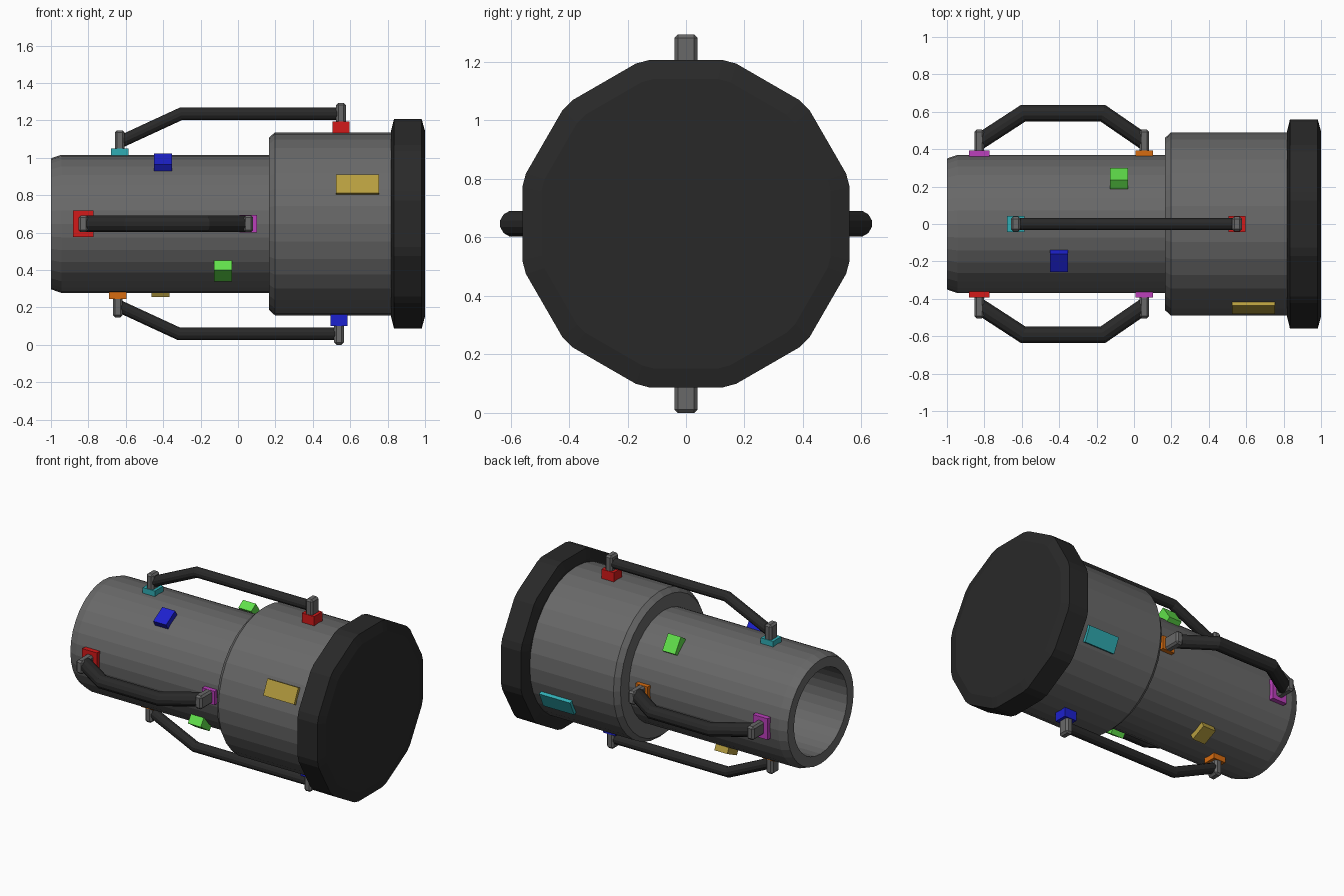
import bpy, bmesh
from math import sin, cos, pi, radians, atan, hypot
from mathutils import Matrix, Vector

if "Cube" in bpy.data.objects:
    bpy.data.objects.remove(bpy.data.objects["Cube"])

CZ = 0.647  # height of the main axis

def material(name, rgb):
    m = bpy.data.materials.new(name)
    m.diffuse_color = (*rgb, 1)
    m.use_nodes = True
    m.node_tree.nodes["Principled BSDF"].inputs["Base Color"].default_value = m.diffuse_color
    return m

MAT = {n: material(n, c) for n, c in {
    "body_grey": (0.14, 0.14, 0.14), "dark": (0.022, 0.022, 0.022),
    "red": (0.65, 0.01, 0.01), "cyan": (0.03, 0.42, 0.46),
    "blue": (0.012, 0.015, 0.62), "magenta": (0.5, 0.05, 0.5),
    "orange": (0.68, 0.15, 0.005), "green": (0.12, 0.75, 0.07),
    "gold": (0.47, 0.34, 0.05)}.items()}

def finish(name, bm, mat):
    bmesh.ops.recalc_face_normals(bm, faces=bm.faces)
    me = bpy.data.meshes.new(name)
    bm.to_mesh(me)
    bm.free()
    me.materials.append(MAT[mat])
    ob = bpy.data.objects.new(name, me)
    bpy.context.collection.objects.link(ob)
    return ob

def loft(name, rings, mat, caps=True, loop=False):
    """Skin a list of equal-length point rings."""
    bm = bmesh.new()
    vs = [[bm.verts.new(p) for p in r] for r in rings]
    n = len(vs[0])
    pairs = list(zip(vs, vs[1:])) + ([(vs[-1], vs[0])] if loop else [])
    for a, b in pairs:
        for i in range(n):
            j = (i + 1) % n
            bm.faces.new((a[i], a[j], b[j], b[i]))
    if caps:
        bm.faces.new(vs[0])
        bm.faces.new(vs[-1])
    return finish(name, bm, mat)

def circle(x, r, n=32):
    return [(x, r * sin(2 * pi * i / n), CZ + r * cos(2 * pi * i / n)) for i in range(n)]

def around(deg):
    """Turn about the main axis: 0 top, 90 front, 180 bottom, 270 back."""
    return Matrix.Translation((0, 0, CZ)) @ Matrix.Rotation(radians(deg), 4, 'X')

def block(name, x, deg, r_out, size, mat, tilt=None, bevel=0):
    """Box whose outer face is centred at radius r_out; size = along, across, radial."""
    bm = bmesh.new()
    bmesh.ops.create_cube(bm, size=1, matrix=Matrix.Translation((0, 0, -size[2] / 2))
                          @ Matrix.Diagonal((*size, 1)))
    if bevel:
        bmesh.ops.bevel(bm, geom=bm.edges[:], offset=bevel, segments=1, affect='EDGES')
    pos = around(deg) @ Vector((x, 0, r_out))
    rot = Matrix.Rotation(radians(deg if tilt is None else tilt), 4, 'X')
    bm.transform(Matrix.Translation(pos) @ rot)
    return finish(name, bm, mat)

def bar(name, path, radius, deg, n=12):
    """Mitred round bar along (x, radial) points."""
    pts = [Vector(p) for p in path]
    rings = []
    for i, p in enumerate(pts):
        d1 = (p - pts[i - 1]).normalized() if i else (pts[1] - p).normalized()
        d2 = (pts[i + 1] - p).normalized() if i < len(pts) - 1 else d1
        t = (d1 + d2).normalized()
        nrm = Vector((-t.y, t.x)) / t.dot(d1)
        ring = []
        for k in range(n):
            a = 2 * pi * (k + 0.5) / n
            q = p + nrm * radius * cos(a)
            ring.append(around(deg) @ Vector((q.x, radius * sin(a), q.y)))
        rings.append(ring)
    return loft(name, rings, "dark")

# Hollow narrow tube and solid wide sleeve
tube = [(0.2, 0.283), (-1, 0.283), (-1, 0.35), (-0.945, 0.369), (0.2, 0.369)]
loft("narrow_tube", [circle(x, r) for x, r in tube], "body_grey", caps=False, loop=True)
sleeve = [(0.165, 0.46), (0.197, 0.489), (0.84, 0.489)]
loft("wide_sleeve", [circle(x, r) for x, r in sleeve], "body_grey")

# Twelve-sided end cap with chamfered corners
def cap_ring(x, apothem):
    half = apothem * 0.223
    da, r = atan(half / apothem), hypot(half, apothem)
    angles = [k * pi / 6 + s * da for k in range(12) for s in (-1, 1)]
    return [(x, r * sin(a), CZ + r * cos(a)) for a in angles]

loft("end_cap", [cap_ring(*p) for p in
                 ((0.818, 0.495), (0.834, 0.56), (0.982, 0.56), (1.0, 0.495))], "dark")

# Long handles, top and bottom
for side, deg, dx, c1, c2 in (("top", 0, 0, "cyan", "red"),
                              ("bottom", 180, -0.011, "orange", "blue")):
    for end, x, rp, rb, col in (("rear", -0.632, 0.402, 0.5, c1), ("fore", 0.551, 0.547, 0.647, c2)):
        block(f"{side}_{end}_pad", x + dx, deg, rp, (0.092, 0.088, 0.09), col)
        block(f"{side}_{end}_bracket", x + dx, deg, rb, (0.052, 0.08, 0.115), "body_grey", bevel=0.012)
    bar(f"{side}_handle", [(-0.632 + dx, 0.437), (-0.305 + dx, 0.588), (0.551 + dx, 0.588)], 0.034, deg)

# Short handles, front and back
for side, deg, c1, c2 in (("front", 90, "red", "magenta"), ("back", 270, "magenta", "orange")):
    for end, x, size, col in (("rear", -0.827, (0.11, 0.142, 0.08), c1),
                              ("fore", 0.055, (0.092, 0.092, 0.07), c2)):
        block(f"{side}_{end}_pad", x, deg, 0.394, size, col)
        block(f"{side}_{end}_bracket", x, deg, 0.505, (0.052, 0.09, 0.125), "body_grey", bevel=0.012)
    bar(f"{side}_handle", [(-0.827, 0.44), (-0.593, 0.592), (-0.166, 0.592), (0.055, 0.44)], 0.045, deg)

# Small coloured tabs on the tube
tab = (0.096, 0.113, 0.06)
block("upper_front_tab", -0.402, 31, 0.405, tab, "blue")
block("lower_back_tab", -0.414, 205, 0.405, tab, "gold")
block("upper_back_tab", -0.08, -40.6, 0.411, tab, "green", tilt=-56)
block("lower_front_tab", -0.08, 132.5, 0.411, tab, "green", tilt=146)

# Long coloured tabs on the sleeve
for name, deg, col in (("sleeve_front_tab", 65, "gold"), ("sleeve_back_tab", 245, "cyan")):
    block(name, 0.639, deg, 0.507, (0.23, 0.107, 0.05), col)
